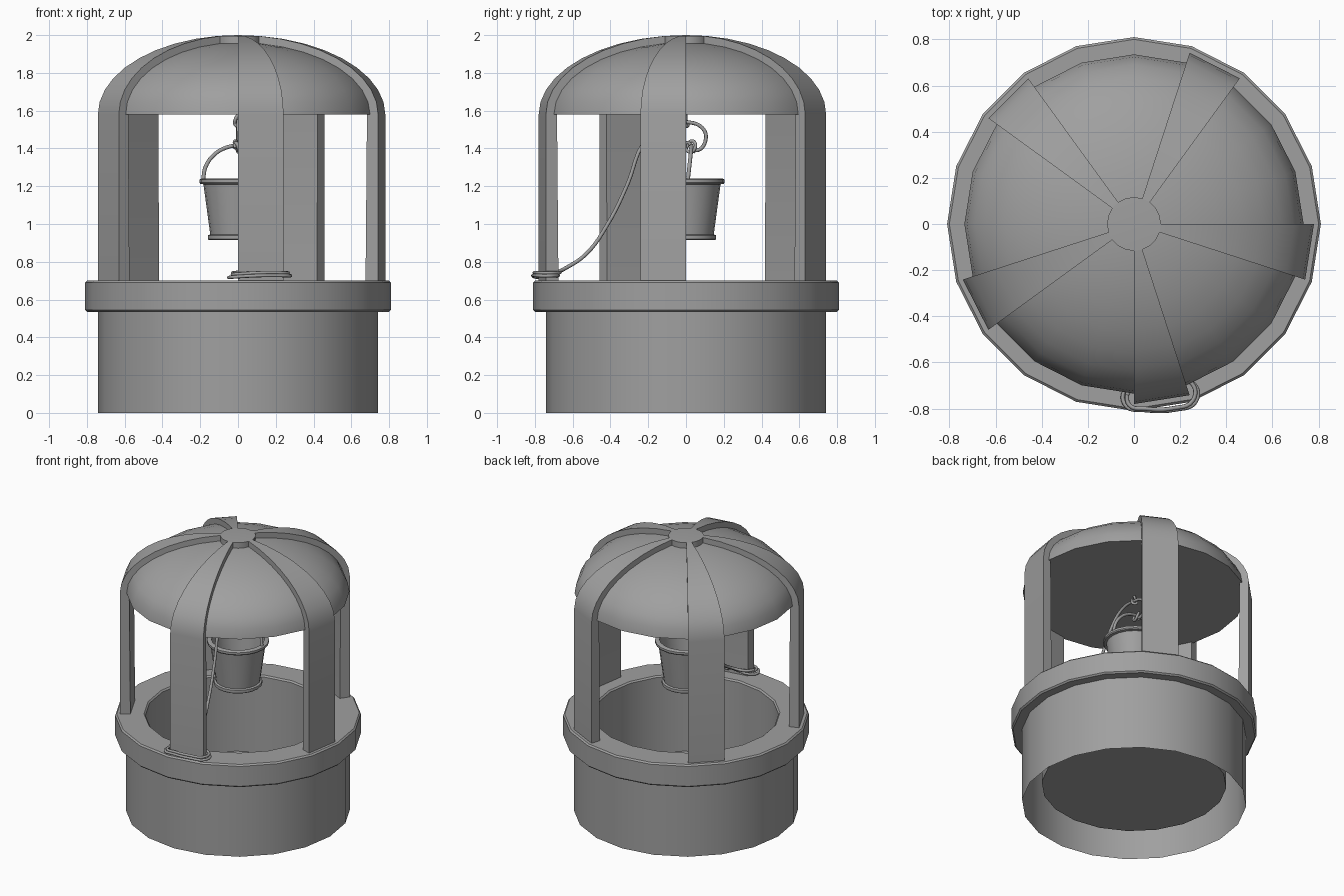
import bpy, bmesh
from math import sin, cos, pi, radians

cube = bpy.data.objects.get("Cube")
if cube:
    bpy.data.objects.remove(cube, do_unlink=True)

# Single grey stone colour
GREY = (0.35, 0.35, 0.35, 1)
mat = bpy.data.materials.new("plain_grey")
mat.use_nodes = True
mat.diffuse_color = GREY
bsdf = next(n for n in mat.node_tree.nodes if n.type == 'BSDF_PRINCIPLED')
bsdf.inputs["Base Color"].default_value = GREY

STEP = radians(18)      # one side of the twenty-sided plan
EAVES = 1.58


def lathe(name, profile, start=0.0, steps=20, step=STEP, closed=False):
    """Turn a (radius, height) profile about z; a partial turn gets end caps."""
    bm = bmesh.new()
    full = abs(steps * step - 2 * pi) < 1e-4
    rings = []
    for s in range(steps if full else steps + 1):
        a = start + s * step
        rings.append([bm.verts.new((r * cos(a), r * sin(a), z)) for r, z in profile])
    n = len(profile)
    for s in range(steps):
        p, q = rings[s], rings[(s + 1) % len(rings)]
        for i in range(n if closed else n - 1):
            j = (i + 1) % n
            bm.faces.new((p[i], q[i], q[j], p[j]))
    if not full:
        bm.faces.new(rings[0])
        bm.faces.new(rings[-1][::-1])
    bmesh.ops.remove_doubles(bm, verts=bm.verts, dist=1e-5)
    if closed:
        bmesh.ops.recalc_face_normals(bm, faces=bm.faces)
    mesh = bpy.data.meshes.new(name)
    bm.to_mesh(mesh)
    bm.free()
    obj = bpy.data.objects.new(name, mesh)
    bpy.context.collection.objects.link(obj)
    mesh.materials.append(mat)
    bpy.ops.object.select_all(action='DESELECT')
    obj.select_set(True)
    bpy.context.view_layer.objects.active = obj
    bpy.ops.object.shade_smooth_by_angle(angle=radians(30))
    return obj


def tube(name, points, radius):
    """Round cord through the given points."""
    curve = bpy.data.curves.new(name, 'CURVE')
    curve.dimensions = '3D'
    curve.bevel_depth = radius
    curve.bevel_resolution = 2
    curve.resolution_u = 5
    curve.use_fill_caps = True
    spline = curve.splines.new('BEZIER')
    spline.bezier_points.add(len(points) - 1)
    for bp, co in zip(spline.bezier_points, points):
        bp.co = co
        bp.handle_left_type = bp.handle_right_type = 'AUTO'
    obj = bpy.data.objects.new(name, curve)
    bpy.context.collection.objects.link(obj)
    curve.materials.append(mat)
    return obj


def arch(a, b, last, count=10):
    """Quarter ellipse rising from the eaves, up to the angle last."""
    angles = [radians(last) * k / (count - 1) for k in range(count)]
    return [(a * cos(t), EAVES + b * sin(t)) for t in angles]


# Well wall, rim and shaft
lathe("well_wall", [(0.74, 0), (0.74, 0.54)])
lathe("well_rim", [(0.61, 0.535), (0.80, 0.535), (0.81, 0.545), (0.81, 0.69),
                   (0.80, 0.70), (0.62, 0.70), (0.61, 0.69)], closed=True)
lathe("well_shaft", [(0.61, 0.69), (0.61, 0.14), (0, 0.14)])

# Dome with a flat ceiling, and its raised hub
lathe("dome", [(0, EAVES)] + arch(0.735, 0.38, 90))
hub_edge = arch(0.78, 0.42, 81.4)[-1]
lathe("hub", [(hub_edge[0], 1.94), hub_edge, (0, 2.0)])

# Five posts that bend into the dome ribs
outer = [(0.78, 0.695)] + arch(0.78, 0.42, 81.4)
inner = [(0.71, 0.695)] + arch(0.718, 0.36, 81.4)
for k in range(5):
    lathe(f"post_rib_{k + 1}", outer + inner[::-1],
          start=radians(72 * k - 18), steps=1, closed=True)

# Bucket
lathe("bucket", [(0, 0.915), (0.155, 0.915), (0.16, 0.92), (0.16, 0.94), (0.147, 0.945),
                 (0.183, 1.21), (0.2, 1.213), (0.205, 1.22), (0.205, 1.235), (0.195, 1.24),
                 (0.175, 1.24), (0.14, 0.94), (0, 0.94)])
tube("bucket_handle", [(-0.185 * cos(pi * k / 8), 0.01 + 0.02 * sin(pi * k / 8),
                        1.235 + 0.18 * sin(pi * k / 8)) for k in range(9)], 0.011)

# Rope: knot on the handle, bight under the dome, then a sag to the front post
tube("handle_knot", [(-0.015, 0.0, 1.40), (-0.015, 0.03, 1.44), (0.01, 0.05, 1.41),
                     (0.01, 0.02, 1.38), (-0.01, 0.0, 1.43), (0, 0.05, 1.38)], 0.009)
tube("ceiling_hook", [(0, 0, EAVES), (-0.015, 0.0, 1.55), (-0.015, 0.01, 1.525),
                      (0.01, 0, 1.52), (0.01, -0.01, 1.55)], 0.009)
tube("rope", [(0, 0.02, 1.41), (0, 0.06, 1.39), (0, 0.105, 1.45), (0, 0.085, 1.51),
              (0, 0.0, 1.54), (0.0, -0.13, 1.53), (0.01, -0.23, 1.42), (0.03, -0.31, 1.21),
              (0.06, -0.42, 0.99), (0.08, -0.53, 0.84), (0.07, -0.64, 0.765),
              (0.0, -0.69, 0.745), (-0.03, -0.74, 0.74)], 0.01)

# Two turns of rope round the foot of the front post
turn = [(-0.03, -0.72), (-0.02, -0.785), (0.05, -0.8), (0.17, -0.798),
        (0.255, -0.765), (0.25, -0.69), (0.12, -0.675)]
tube("rope_turns", [(x + 0.012 * t * (1 if x > 0.1 else -1), y - 0.006 * t,
                     0.735 - 0.015 * t + 0.008 * sin(9 * x))
                    for t in (0, 1) for x, y in turn], 0.009)
